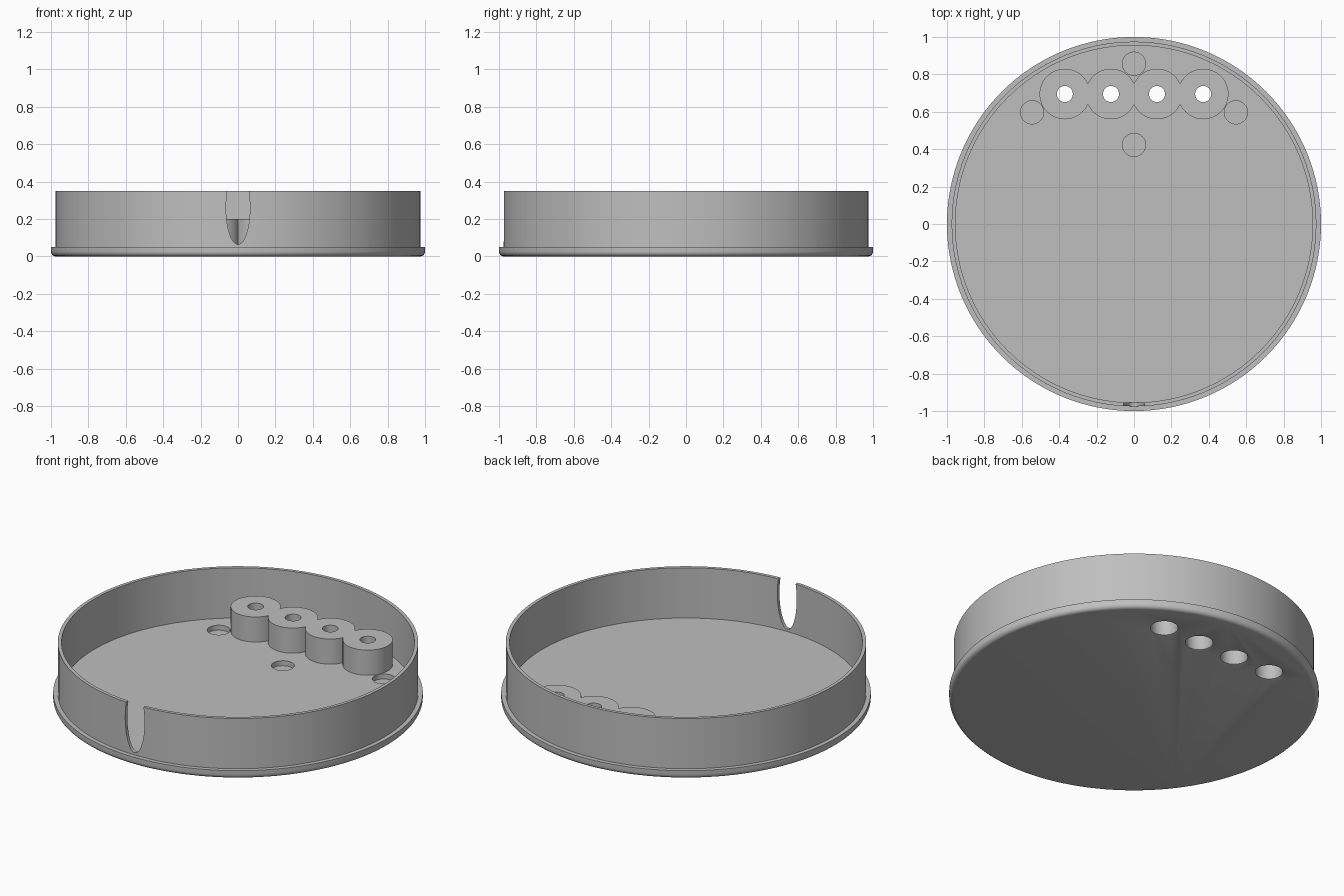
import bpy, bmesh, math

if "Cube" in bpy.data.objects:
    bpy.data.objects.remove(bpy.data.objects["Cube"])

grey = bpy.data.materials.new("plain grey")
grey.diffuse_color = (0.52, 0.52, 0.52, 1)
grey.use_nodes = True
grey.node_tree.nodes["Principled BSDF"].inputs["Base Color"].default_value = grey.diffuse_color


def lathe(name, profile, segs, loc=(0, 0, 0)):
    """Spin a closed (radius, z) profile about z; radius 0 points become poles."""
    bm = bmesh.new()
    rings = []
    for r, z in profile:
        n = 1 if r == 0 else segs
        rings.append([bm.verts.new((r * math.cos(2 * math.pi * i / segs),
                                    r * math.sin(2 * math.pi * i / segs), z)) for i in range(n)])
    for a, b in zip(rings, rings[1:]):
        if len(a) == 1:
            bm.faces.new(b)
        elif len(b) == 1:
            bm.faces.new(a)
        else:
            for i in range(segs):
                j = (i + 1) % segs
                bm.faces.new((a[i], a[j], b[j], b[i]))
    # flat caps leave the pole points unused
    bmesh.ops.delete(bm, geom=[v for v in bm.verts if not v.link_faces], context='VERTS')
    bmesh.ops.recalc_face_normals(bm, faces=bm.faces)
    mesh = bpy.data.meshes.new(name)
    bm.to_mesh(mesh)
    bm.free()
    mesh.materials.append(grey)
    ob = bpy.data.objects.new(name, mesh)
    ob.location = loc
    bpy.context.collection.objects.link(ob)
    return ob


def combine(target, tool, operation):
    """Apply a boolean and remove the tool object."""
    mod = target.modifiers.new("bool", 'BOOLEAN')
    mod.operation, mod.object, mod.solver = operation, tool, 'EXACT'
    bpy.context.view_layer.objects.active = target
    bpy.ops.object.modifier_apply(modifier=mod.name)
    bpy.data.objects.remove(tool)


# Round tray: rounded lower edge, flange, thin wall and flat floor
FLOOR, TOP, FILLET = 0.05, 0.35, 0.025
edge = [(1 - FILLET + FILLET * math.sin(a), FILLET - FILLET * math.cos(a))
        for a in [math.pi / 2 * i / 5 for i in range(6)]]
tray = lathe("tray", [(0, 0)] + edge + [(1, FLOOR), (0.975, FLOOR), (0.975, TOP),
                                       (0.955, TOP), (0.955, FLOOR), (0, FLOOR)], 128)

# Row of four overlapping screw bosses
boss_x = [-0.37, -0.123, 0.123, 0.37]
for x in boss_x:
    boss = lathe("boss", [(0, 0.03), (0.135, 0.03), (0.135, 0.2), (0, 0.2)], 64, (x, 0.695, 0))
    combine(tray, boss, 'UNION')

# Stepped screw holes with a softened mouth on the underside
for x in boss_x:
    hole = lathe("screw_hole", [(0, -0.02), (0.082, -0.02), (0.082, 0), (0.075, 0.003),
                                (0.072, 0.01), (0.072, 0.13), (0.043, 0.13),
                                (0.043, 0.25), (0, 0.25)], 48, (x, 0.695, 0))
    combine(tray, hole, 'DIFFERENCE')

# Shallow round pockets in the floor
for x, y in [(0, 0.857), (0, 0.423), (-0.545, 0.597), (0.545, 0.597)]:
    pocket = lathe("pocket", [(0, 0.02), (0.062, 0.02), (0.062, 0.07), (0, 0.07)], 48, (x, y, 0))
    combine(tray, pocket, 'DIFFERENCE')

# Tall oval cable notch in the front wall
notch = lathe("notch", [(0, -0.1), (1, -0.1), (1, 0.1), (0, 0.1)], 64, (0, -0.96, 0.26))
notch.rotation_euler.x = math.pi / 2
notch.scale = (0.064, 0.196, 1)
bpy.context.view_layer.update()
combine(tray, notch, 'DIFFERENCE')

# Smooth round walls, crisp edges
bpy.ops.object.select_all(action='DESELECT')
tray.select_set(True)
bpy.context.view_layer.objects.active = tray
bpy.ops.object.shade_smooth_by_angle(angle=math.radians(30))
